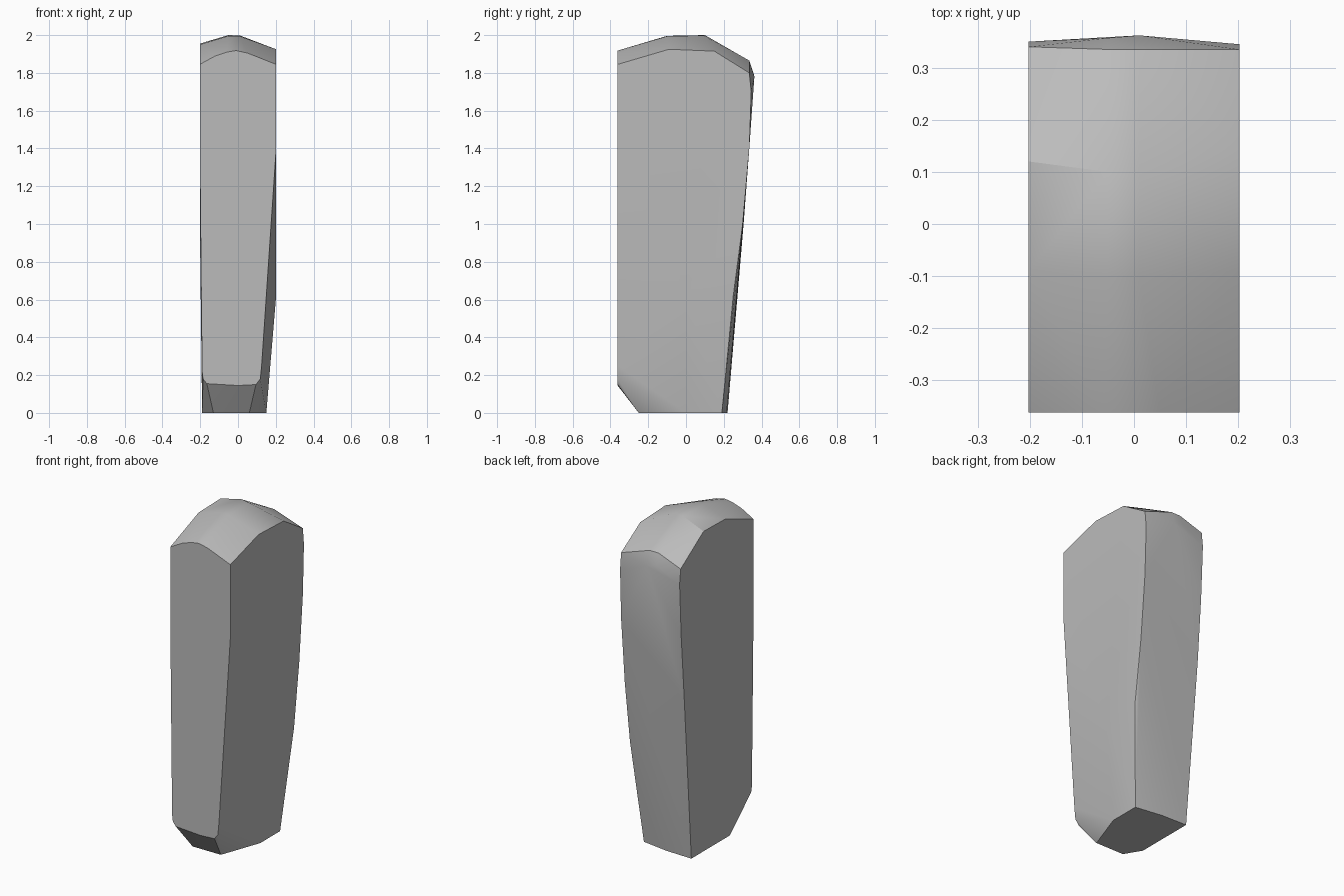
import bpy
import bmesh
import math

default_cube = bpy.data.objects.get("Cube")
if default_cube:
    bpy.data.objects.remove(default_cube, do_unlink=True)


def make_material(name, value):
    material = bpy.data.materials.new(name)
    material.use_nodes = True
    colour = (value, value, value, 1.0)
    material.diffuse_color = colour
    material.node_tree.nodes["Principled BSDF"].inputs["Base Color"].default_value = colour
    return material


def on_front(outline):
    """Place (x, z) points on the flat front plane."""
    return [(x, FRONT, z) for x, z in outline]


def on_ground(outline):
    """Place (x, y) points on the flat underside."""
    return [(x, y, 0) for x, y in outline]


def on_side(x, outline):
    """Place (y, z) points on a vertical plane at the given x."""
    return [(x, y, z) for y, z in outline]


def hull_object(name, points, material):
    """Wrap a stone skin around its corner points and merge flat areas."""
    mesh = bpy.data.meshes.new(name)
    bm = bmesh.new()
    for point in points:
        bm.verts.new(point)
    result = bmesh.ops.convex_hull(bm, input=bm.verts[:])
    loose = set(result["geom_interior"]) | set(result["geom_unused"])
    loose = [v for v in loose if isinstance(v, bmesh.types.BMVert)]
    bmesh.ops.delete(bm, geom=loose, context="VERTS")
    bmesh.ops.dissolve_limit(bm, angle_limit=math.radians(0.5),
                             verts=bm.verts[:], edges=bm.edges[:])
    bmesh.ops.recalc_face_normals(bm, faces=bm.faces[:])
    bm.to_mesh(mesh)
    bm.free()
    mesh.materials.append(material)
    stone = bpy.data.objects.new(name, mesh)
    bpy.context.collection.objects.link(stone)
    return stone


FRONT = -0.362
HALF = 0.202

# Flat front face: arched top, narrowing foot with rounded corners
front_face = on_front([
    (-HALF, 1.845), (-0.12, 1.89), (-0.06, 1.91), (-0.01, 1.918), (0.05, 1.905),
    (HALF, 1.845), (HALF, 1.4), (0.125, 0.25), (0.118, 0.18), (0.095, 0.15),
    (0, 0.145), (-0.165, 0.155), (-0.185, 0.18), (-0.19, 0.22), (-HALF, 1.4),
])

# Left side: flat above a slanting crease, tucked in below it
left_side = on_side(HALF, [
    (-0.09, 1.925), (0.15, 1.915), (0.335, 1.8), (0.345, 1.7),
    (0.335, 1.4), (0.3, 1), (0.25, 0.62), (0, 0.62),
])

# Right side: taller shoulder and a straight leaning back edge
right_side = on_side(-HALF, [
    (-0.09, 1.95), (0.12, 1.955), (0.34, 1.81), (0.35, 1.72),
    (0.335, 1.4), (0.305, 1),
])

# Crown ridge running front to back, then curling over into the back face
crown = on_side(-0.05, [(-0.1, 1.996), (0.1, 2), (0.335, 1.865), (0.357, 1.8)])
crown += on_side(0.01, [(-0.1, 1.994), (0.09, 1.998), (0.335, 1.865), (0.362, 1.78)])

# Underside, chamfered towards the front
underside = on_ground([
    (-0.13, -0.25), (0.06, -0.25), (0.15, 0), (0.15, 0.19),
    (-0.02, 0.215), (-0.19, 0.22), (-0.19, -0.15),
])

stone_grey = make_material("stone grey", 0.5)
block = hull_object("standing_stone",
                    front_face + left_side + right_side + crown + underside,
                    stone_grey)

# Smooth weathered surfaces with crisp split edges
bpy.context.view_layer.objects.active = block
block.select_set(True)
bpy.ops.object.shade_smooth_by_angle(angle=math.radians(30))
